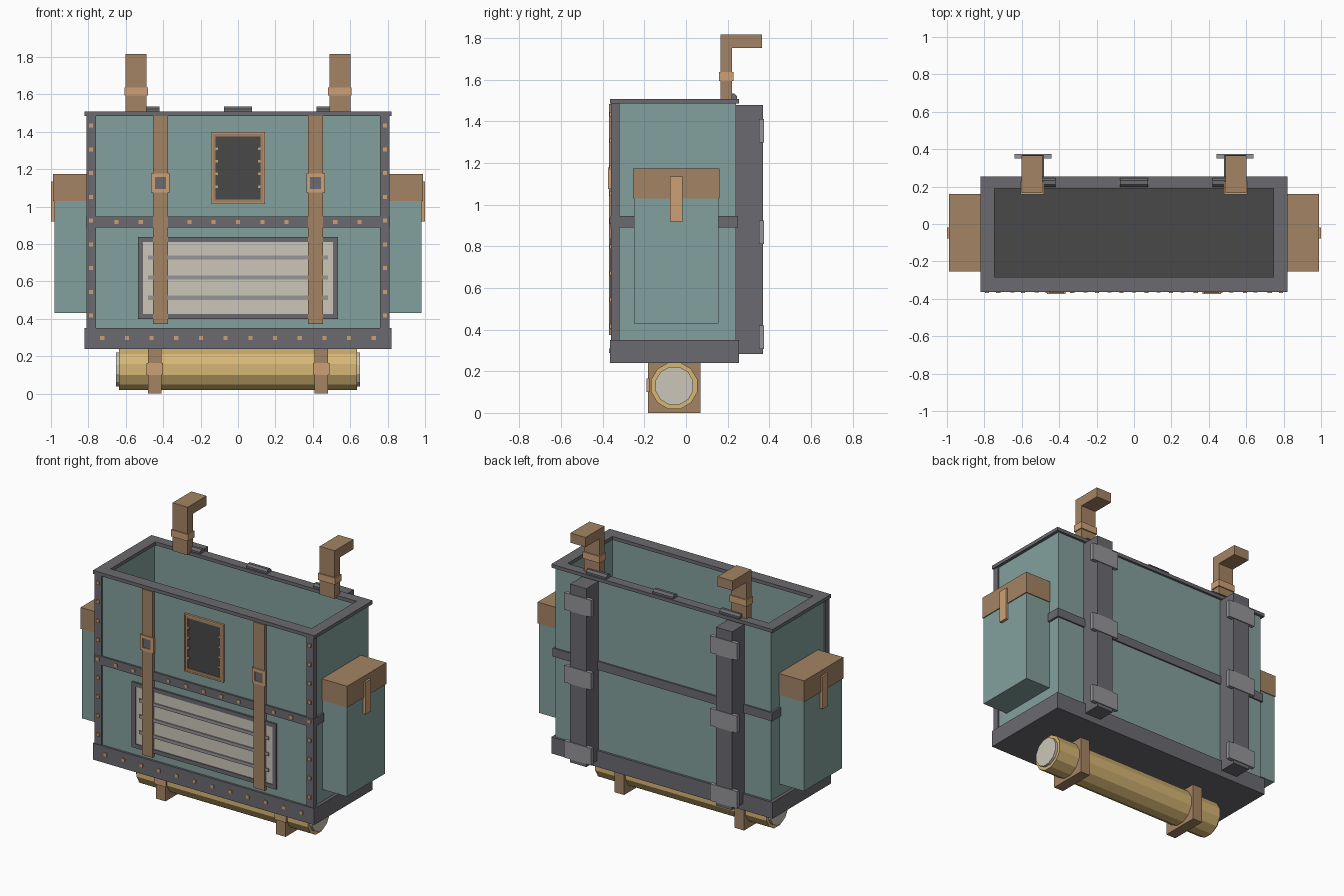
import bpy, bmesh, math
from mathutils import Matrix, Vector

if "Cube" in bpy.data.objects:
    bpy.data.objects.remove(bpy.data.objects["Cube"])


def mat(name, r, g, b):
    m = bpy.data.materials.new(name)
    lin = [(c / 255 / 12.92) if c < 11 else ((c / 255 + 0.055) / 1.055) ** 2.4 for c in (r, g, b)]
    m.diffuse_color = (*lin, 1)
    m.use_nodes = True
    m.node_tree.nodes["Principled BSDF"].inputs["Base Color"].default_value = m.diffuse_color
    return m


TEAL = mat("teal canvas", 132, 161, 157)
GREY = mat("dark grey trim", 107, 106, 111)
LIGHT = mat("light grey metal", 150, 150, 155)
BROWN = mat("brown leather", 164, 132, 100)
TAN = mat("copper tan", 204, 160, 118)
BEIGE = mat("beige", 204, 198, 184)
YELLOW = mat("straw yellow", 214, 182, 116)
BLACK = mat("charcoal", 72, 72, 72)


def finish(name, bm, *mats):
    bmesh.ops.recalc_face_normals(bm, faces=bm.faces)
    me = bpy.data.meshes.new(name)
    bm.to_mesh(me)
    bm.free()
    for m in mats:
        me.materials.append(m)
    ob = bpy.data.objects.new(name, me)
    bpy.context.collection.objects.link(ob)
    return ob


def add_box(bm, x0, x1, y0, y1, z0, z1):
    size = Matrix.Diagonal((abs(x1 - x0), y1 - y0, z1 - z0, 1))
    mid = Matrix.Translation(((x0 + x1) / 2, (y0 + y1) / 2, (z0 + z1) / 2))
    return bmesh.ops.create_cube(bm, size=1, matrix=mid @ size)["verts"]


def boxes(name, m, *dims):
    bm = bmesh.new()
    for d in dims:
        add_box(bm, *d)
    return finish(name, bm, m)


def flat_frame(name, m, x0, x1, y0, y1, z0, z1, wx, wy0, wy1):
    """Horizontal ring with wall widths wx (sides), wy0 (front), wy1 (back)."""
    boxes(name, m, (x0, x1, y0, y0 + wy0, z0, z1), (x0, x1, y1 - wy1, y1, z0, z1),
          (x0, x0 + wx, y0 + wy0, y1 - wy1, z0, z1), (x1 - wx, x1, y0 + wy0, y1 - wy1, z0, z1))


def upright_frame(name, m, cx, hx, z0, z1, w, y0, y1):
    """Vertical picture-frame facing the front."""
    boxes(name, m, (cx - hx, cx + hx, y0, y1, z0, z0 + w), (cx - hx, cx + hx, y0, y1, z1 - w, z1),
          (cx - hx, cx - hx + w, y0, y1, z0 + w, z1 - w), (cx + hx - w, cx + hx, y0, y1, z0 + w, z1 - w))


def rod(name, m, x0, x1, y, z, r, sides):
    bm = bmesh.new()
    place = Matrix.Translation(((x0 + x1) / 2, y, z)) @ Matrix.Rotation(math.pi / 2, 4, 'Y') \
        @ Matrix.Rotation(math.pi / sides, 4, 'Z')
    bmesh.ops.create_cone(bm, cap_ends=True, segments=sides, radius1=r, radius2=r,
                          depth=x1 - x0, matrix=place)
    return finish(name, bm, m)


def rivets(name, points, y, r=0.011):
    boxes(name, TAN, *[(x - r, x + r, y, y + 0.012, z - r, z + r) for x, z in points])


# Hollow body: open top, walls inset and pushed down to a charcoal floor
bm = bmesh.new()
add_box(bm, -0.80, 0.80, -0.35, 0.24, 0.30, 1.488)
top = max(bm.faces, key=lambda f: f.calc_center_median().z)
bmesh.ops.inset_region(bm, faces=[top], thickness=0.055)
floor = bmesh.ops.extrude_face_region(bm, geom=[top])["geom"]
bmesh.ops.translate(bm, vec=(0, 0, -1.09), verts=[v for v in floor if isinstance(v, bmesh.types.BMVert)])
if top.is_valid:
    bmesh.ops.delete(bm, geom=[top], context='FACES_ONLY')
for f in bm.faces:
    c = f.calc_center_median()
    f.material_index = 1 if 0.35 < c.z < 0.45 and abs(f.normal.z) > 0.9 else 0
finish("body", bm, TEAL, BLACK)

# Grey trim: rim, middle band, base, front corner posts
flat_frame("top_rim", GREY, -0.82, 0.82, -0.364, 0.255, 1.485, 1.508, 0.075, 0.08, 0.065)
flat_frame("middle_band", GREY, -0.813, 0.813, -0.362, 0.25, 0.889, 0.946, 0.03, 0.03, 0.03)
boxes("base", GREY, (-0.82, 0.82, -0.364, 0.255, 0.24, 0.35))
boxes("corner_posts", GREY, *[(s * 0.76, s * 0.81, -0.36, -0.32, 0.35, 1.486) for s in (-1, 1)])

# Rivets
rivets("post_rivets", [(s * 0.785, 0.417 + 0.127 * i) for s in (-1, 1) for i in range(9)], -0.368)
rivets("band_rivets", [(-0.65 + 0.13 * i, 0.917) for i in range(11)], -0.367)
rivets("base_rivets", [(-0.726 + 0.132 * i, 0.298) for i in range(12)], -0.369)

# Lower slatted plate
upright_frame("plate_frame", GREY, 0, 0.535, 0.40, 0.838, 0.027, -0.362, -0.345)
boxes("plate", BEIGE, (-0.51, 0.51, -0.356, -0.348, 0.425, 0.815))
boxes("plate_slats", LIGHT, *[(-0.48, 0.48, -0.363, -0.355, z - 0.011, z + 0.011) for z in (0.513, 0.62, 0.727)])

# Upper dark window with leather frame and stitches
upright_frame("window_frame", BROWN, 0, 0.143, 1.015, 1.397, 0.023, -0.362, -0.345)
upright_frame("window_edge", TAN, 0, 0.145, 1.013, 1.399, 0.008, -0.364, -0.345)
boxes("window", BLACK, (-0.122, 0.122, -0.356, -0.348, 1.035, 1.376))
rivets("window_stitches", [(s * 0.114, z) for s in (-1, 1) for z in (1.107, 1.175, 1.243, 1.31)], -0.364, 0.007)

# Three hinge barrels on the back of the rim
for i, x in enumerate((-0.495, 0, 0.495)):
    rod(f"hinge_{i + 1}", GREY, x - 0.075, x + 0.075, 0.222, 1.511, 0.025, 8)

for s, side in ((-1, "left"), (1, "right")):
    # Front strap and buckle
    c = s * 0.415
    boxes(f"{side}_front_strap", BROWN, (c - 0.04, c + 0.04, -0.369, -0.345, 0.373, 1.484))
    upright_frame(f"{side}_front_buckle", TAN, c, 0.05, 1.075, 1.178, 0.02, -0.374, -0.36)
    boxes(f"{side}_buckle_plate", GREY, (c - 0.032, c + 0.032, -0.371, -0.364, 1.093, 1.16))

    # Side pouch with lid and clasp
    boxes(f"{side}_pouch", TEAL, (s * 0.79, s * 0.982, -0.25, 0.155, 0.43, 1.04))
    boxes(f"{side}_pouch_lid", BROWN, (s * 0.79, s * 0.988, -0.255, 0.16, 1.03, 1.173))
    boxes(f"{side}_pouch_clasp", TAN, (s * 0.978, s * 1.0, -0.077, -0.018, 0.92, 1.135))

    # Back rail with clamps
    c = s * 0.54
    boxes(f"{side}_rail", GREY, (c - 0.06, c + 0.06, 0.23, 0.37, 0.283, 1.478))
    boxes(f"{side}_rail_clamps", LIGHT, *[(c - 0.1, c + 0.1, 0.35, 0.375, z - 0.057, z + 0.057)
                                          for z in (0.363, 0.868, 1.355)])

    # Shoulder strap: bent profile pushed along x, with buckle
    c = s * 0.545
    bm = bmesh.new()
    outline = [(0.165, 1.495), (0.22, 1.495), (0.22, 1.752), (0.365, 1.752), (0.365, 1.817), (0.165, 1.817)]
    face = bm.faces.new([bm.verts.new((c - 0.056, y, z)) for y, z in outline])
    ext = bmesh.ops.extrude_face_region(bm, geom=[face])["geom"]
    bmesh.ops.translate(bm, vec=(0.112, 0, 0), verts=[v for v in ext if isinstance(v, bmesh.types.BMVert)])
    finish(f"{side}_shoulder_strap", bm, BROWN)
    boxes(f"{side}_shoulder_buckle", TAN, (c - 0.063, c + 0.063, 0.158, 0.227, 1.593, 1.638))

    # Bedroll strap and buckle
    c = s * 0.445
    boxes(f"{side}_roll_strap", BROWN, (c - 0.035, c + 0.035, -0.182, 0.07, 0.0, 0.245))
    boxes(f"{side}_roll_buckle", TAN, (c - 0.043, c + 0.043, -0.19, -0.175, 0.1, 0.165))

# Bedroll under the base
rod("bedroll", YELLOW, -0.635, 0.635, -0.056, 0.13, 0.115, 12)
rod("bedroll_core", BEIGE, -0.652, 0.652, -0.056, 0.13, 0.094, 12)
